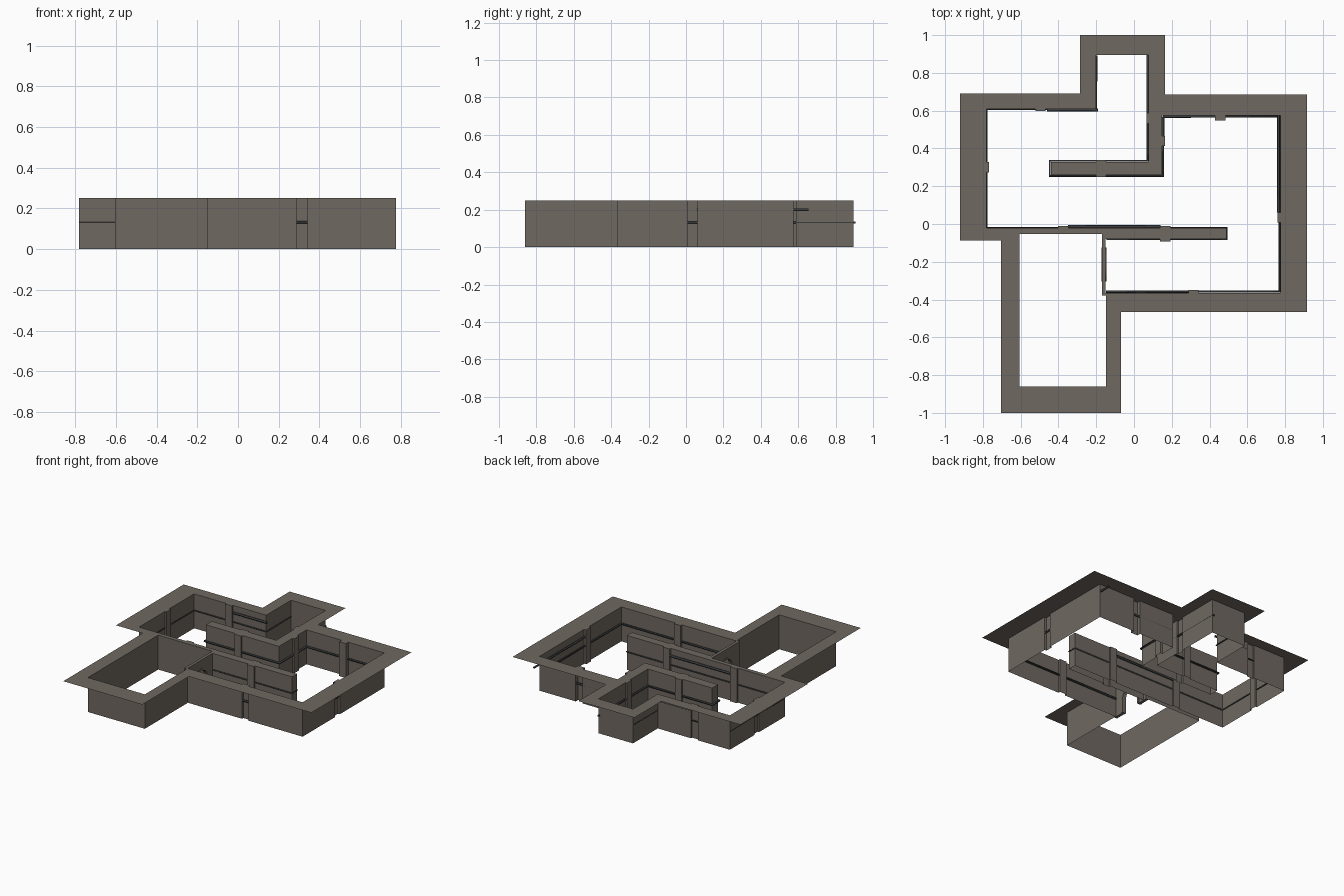
import bpy, bmesh, math
from mathutils import Vector

if "Cube" in bpy.data.objects:
    bpy.data.objects.remove(bpy.data.objects["Cube"])

H = 0.25


def material(name, rgb):
    m = bpy.data.materials.new(name)
    m.diffuse_color = (*rgb, 1)
    m.use_nodes = True
    m.node_tree.nodes["Principled BSDF"].inputs["Base Color"].default_value = m.diffuse_color
    return m


STONE = material("stone", (0.16, 0.14, 0.12))
METAL = material("pipe_metal", (0.045, 0.047, 0.05))


def finish(name, bm, mat):
    me = bpy.data.meshes.new(name)
    bm.to_mesh(me)
    bm.free()
    ob = bpy.data.objects.new(name, me)
    bpy.context.collection.objects.link(ob)
    me.materials.append(mat)
    return ob


# Outlines: outer ledge, main channel and side pool
ledge = [(-.92, .69), (-.285, .69), (-.285, 1), (.165, 1), (.165, .685), (.915, .685),
         (.915, -.465), (-.07, -.465), (-.07, -1), (-.705, -1), (-.705, -.087), (-.92, -.087)]
channel = [(-.78, -.022), (-.78, .61), (-.2, .61), (-.2, .895), (.077, .895), (.077, .328),
           (-.44, .328), (-.44, .26), (.148, .26), (.148, .575), (.775, .575), (.775, -.365),
           (-.15, -.365), (-.15, -.08), (.49, -.08), (.49, -.022)]
pool = [(-.605, -.053), (-.605, -.86), (-.147, -.86), (-.147, -.378), (-.17, -.378), (-.17, -.053)]

# Wall pillars: point on a wall and how far it stands out
pillars = [(-.78, .3, .012), (-.495, .61, .012), (.077, .56, .012), (.148, .44, .015),
           (.457, .575, .027), (.775, .035, .015), (.315, -.365, .015), (.165, -.08, .012),
           (.165, -.022, .012), (-.375, -.022, .012), (-.175, .328, .012), (-.175, .26, .012)]


def with_pillars(loop):
    out = []
    for a, b in zip(loop, loop[1:] + loop[:1]):
        a, b = Vector(a), Vector(b)
        d = (b - a).normalized()
        n = Vector((d.y, -d.x))
        out.append(a)
        hits = []
        for x, y, depth in pillars:
            v = Vector((x, y)) - a
            if abs(v.dot(n)) < .002 and .03 < v.dot(d) < (b - a).length - .03:
                hits.append((v.dot(d), depth))
        for t, depth in sorted(hits):
            p, q = a + d * (t - .027), a + d * (t + .027)
            out += [p, p + n * depth, q + n * depth, q]
    return out


def is_arch_side(e):
    (x1, y1, _), (x2, y2, _) = (v.co for v in e.verts)
    return abs(x1 - x2) < .001 and -.18 < x1 < -.149 and abs(y1 - y2) > .2 and min(y1, y2) > -.4


# Ledge top with the two openings, and walls dropped from the openings
bm = bmesh.new()
wall_edges = []
for i, loop in enumerate((ledge, with_pillars(channel), pool)):
    vs = [bm.verts.new((p[0], p[1], H)) for p in loop]
    es = [bm.edges.new((a, b)) for a, b in zip(vs, vs[1:] + vs[:1])]
    if i:
        wall_edges += es
bmesh.ops.triangle_fill(bm, edges=bm.edges[:], use_beauty=True, use_dissolve=False, normal=(0, 0, 1))
res = bmesh.ops.extrude_edge_only(bm, edges=[e for e in wall_edges if not is_arch_side(e)])
for v in res["geom"]:
    if isinstance(v, bmesh.types.BMVert):
        v.co.z = 0
bmesh.ops.recalc_face_normals(bm, faces=bm.faces)
finish("walls_and_ledge", bm, STONE)


# Arched passage wall and its raised frame
def arch(r, cy=-.215, spring=.1, n=12):
    pts = [(cy + r * math.cos(math.pi * i / n), spring + r * math.sin(math.pi * i / n)) for i in range(n + 1)]
    return [(cy + r, 0)] + pts + [(cy - r, 0)]


def slab(name, outline, x0, x1):
    bm = bmesh.new()
    f = bm.faces.new([bm.verts.new((x0, y, z)) for y, z in outline])
    res = bmesh.ops.extrude_face_region(bm, geom=[f])
    bmesh.ops.translate(bm, vec=(x1 - x0, 0, 0),
                        verts=[v for v in res["geom"] if isinstance(v, bmesh.types.BMVert)])
    bmesh.ops.recalc_face_normals(bm, faces=bm.faces)
    finish(name, bm, STONE)


slab("arch_wall", [(-.378, 0), (-.378, H - .001), (-.055, H - .001), (-.055, 0)] + arch(.075), -.17, -.15)
slab("arch_frame", arch(.09) + arch(.075)[::-1], -.173, -.145)


# Pipes along the walls
def pipe(name, pts, z, r):
    cu = bpy.data.curves.new(name, 'CURVE')
    cu.dimensions = '3D'
    cu.bevel_depth = r
    cu.bevel_resolution = 1
    cu.use_fill_caps = True
    sp = cu.splines.new('POLY')
    sp.points.add(len(pts) - 1)
    for p, (x, y) in zip(sp.points, pts):
        p.co = (x, y, z, 1)
    cu.materials.append(METAL)
    bpy.context.collection.objects.link(bpy.data.objects.new(name, cu))


pipe("inner_wall_pipe", [(.072, .905), (.072, .335), (-.446, .335), (-.446, .254), (.154, .254),
                         (.154, .569)], .132, .007)
pipe("east_channel_pipe", [(.154, .569), (.77, .569), (.77, -.358), (-.147, -.358)], .132, .007)
pipe("west_channel_pipe", [(-.145, -.082), (.492, -.082), (.492, -.02), (-.778, -.02), (-.778, .607),
                           (-.198, .607), (-.198, .892)], .132, .004)
pipe("middle_upper_pipe", [(-.35, -.014), (.14, -.014)], .2, .008)
pipe("back_upper_pipe", [(-.46, .604), (-.19, .604)], .2, .008)
pipe("east_upper_pipe", [(.765, .06), (.765, .655)], .2, .007)
